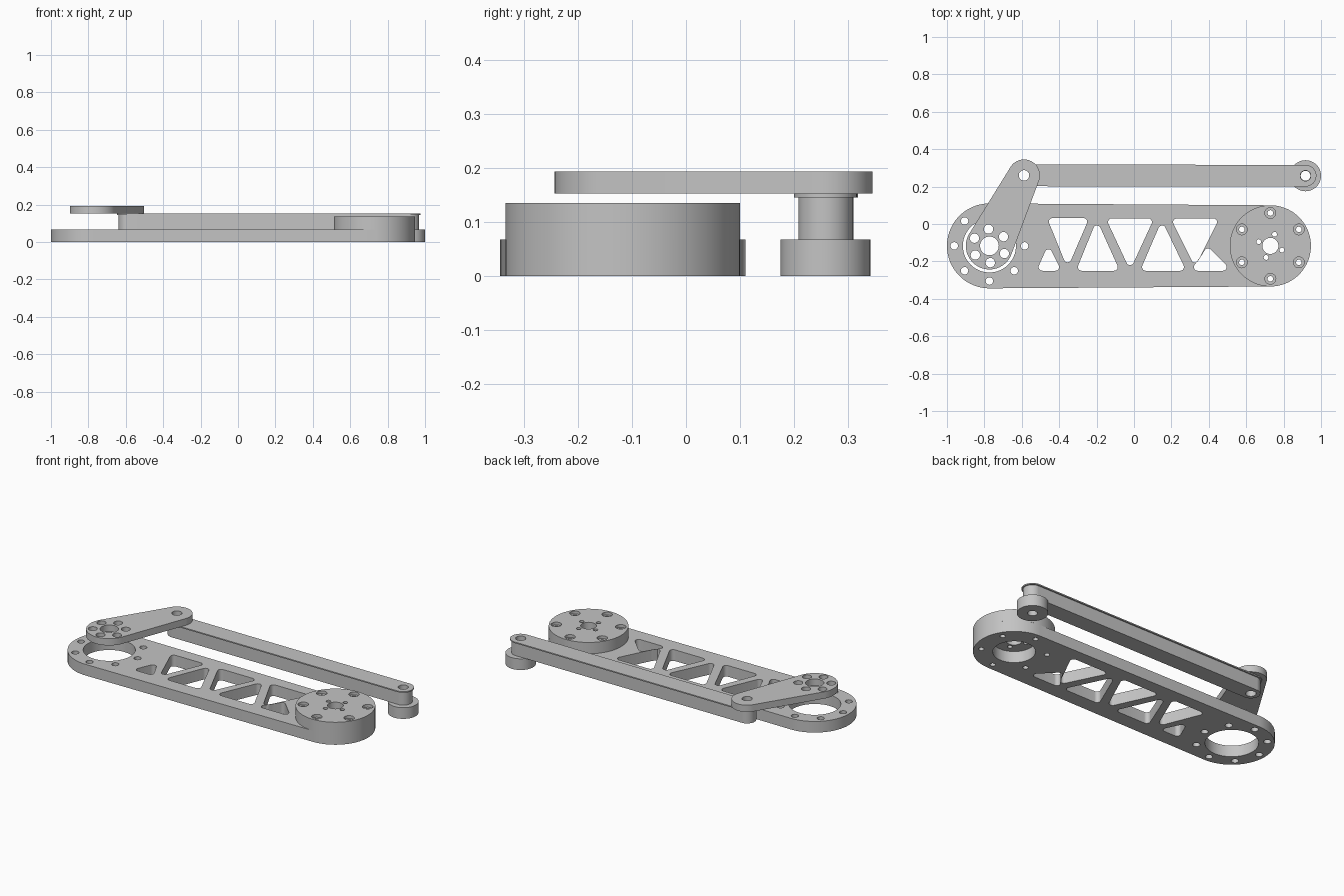
import bpy, bmesh
from math import sin, cos, pi, acos, atan2, radians, hypot

if "Cube" in bpy.data.objects:
    bpy.data.objects.remove(bpy.data.objects["Cube"])

grey = bpy.data.materials.new("machined grey")
grey.use_nodes = True
colour = (0.55, 0.55, 0.55, 1)
grey.diffuse_color = colour
grey.node_tree.nodes["Principled BSDF"].inputs["Base Color"].default_value = colour


def arc(c, r, a0, a1, n):
    return [(c[0] + r * cos(a0 + (a1 - a0) * i / n),
             c[1] + r * sin(a0 + (a1 - a0) * i / n)) for i in range(n + 1)]


def circle(c, r, n=32):
    return arc(c, r, 0, 2 * pi, n)[:-1]


def ring(c, radius, r, count, start):
    """Circular hole outlines spaced evenly round a centre."""
    return [circle(arc(c, radius, radians(start), radians(start) + 2 * pi, count)[i], r, 20)
            for i in range(count)]


def link(c1, r1, c2, r2, n=40):
    """Outline of two round ends joined by their tangents."""
    dx, dy = c2[0] - c1[0], c2[1] - c1[1]
    a, b = atan2(dy, dx), acos((r1 - r2) / hypot(dx, dy))
    return arc(c1, r1, a + b, a + 2 * pi - b, n) + arc(c2, r2, a - b, a + b, n)


def soft_triangle(points, r=0.02):
    """Triangle grown by r, with rounded corners."""
    mx, my = (sum(p[k] for p in points) / 3 for k in (0, 1))
    pts = sorted(points, key=lambda p: atan2(p[1] - my, p[0] - mx))
    out = []
    for i in range(3):
        p, q, s = pts[i - 1], pts[i], pts[(i + 1) % 3]
        a0 = atan2(q[1] - p[1], q[0] - p[0]) - pi / 2
        a1 = atan2(s[1] - q[1], s[0] - q[0]) - pi / 2
        out += arc(q, r, a0, a0 + (a1 - a0) % (2 * pi), 8)
    return out


def plate(name, z0, z1, outline, holes=()):
    """Extrude an outline with holes between two heights."""
    cu = bpy.data.curves.new(name, "CURVE")
    cu.dimensions, cu.fill_mode, cu.extrude = "2D", "BOTH", (z1 - z0) / 2
    for loop in [outline, *holes]:
        sp = cu.splines.new("POLY")
        sp.points.add(len(loop) - 1)
        for pt, (x, y) in zip(sp.points, loop):
            pt.co = (x, y, 0, 1)
        sp.use_cyclic_u = True
    temp = bpy.data.objects.new(name + " outline", cu)
    bpy.context.collection.objects.link(temp)
    me = bpy.data.meshes.new_from_object(temp.evaluated_get(bpy.context.evaluated_depsgraph_get()))
    bpy.data.objects.remove(temp)
    bm = bmesh.new()
    bm.from_mesh(me)
    bmesh.ops.remove_doubles(bm, verts=bm.verts, dist=1e-5)
    bmesh.ops.recalc_face_normals(bm, faces=bm.faces)
    bmesh.ops.translate(bm, verts=bm.verts, vec=(0, 0, (z0 + z1) / 2))
    bm.to_mesh(me)
    bm.free()
    me.shade_smooth()
    me.set_sharp_from_angle(angle=radians(30))
    me.materials.clear()
    me.materials.append(grey)
    me.name = name
    ob = bpy.data.objects.new(name, me)
    bpy.context.collection.objects.link(ob)
    return ob


pivot, hub = (-0.773, -0.117), (0.729, -0.117)
elbow, tip = (-0.588, 0.26), (0.917, 0.258)
deck = 0.067

# Main link: truss plate with a bearing hole at each end
truss = [
    [(-0.457, -0.156), (-0.49, -0.23), (-0.42, -0.23)],
    [(-0.435, 0.012), (-0.27, 0.012), (-0.355, -0.185)],
    [(-0.198, -0.028), (-0.28, -0.23), (-0.107, -0.23)],
    [(-0.119, 0.01), (0.076, 0.01), (-0.021, -0.2)],
    [(0.15, -0.028), (0.063, -0.23), (0.247, -0.23)],
    [(0.229, 0.01), (0.424, 0.01), (0.326, -0.186)],
    [(0.396, -0.15), (0.34, -0.23), (0.475, -0.23)],
]
plate("main_link", 0, deck, link(pivot, 0.227, hub, 0.217),
      [soft_triangle(t) for t in truss]
      + [circle(pivot, 0.142, 64), circle(hub, 0.113, 64)]
      + ring(pivot, 0.188, 0.02, 8, 0) + ring(hub, 0.176, 0.015, 6, 30))

# Hub drum: counterbored bolt holes, centre bore and four small holes
for name, z0, z1, bolt in (("hub_drum", deck, 0.118, 0.015), ("hub_cap", 0.118, 0.135, 0.029)):
    plate(name, z0, z1, circle(hub, 0.217, 96),
          ring(hub, 0.176, bolt, 6, 30) + ring(hub, 0.066, 0.013, 4, 70) + [circle(hub, 0.043)])

# Crank arm above the pivot
plate("crank_arm", 0.152, 0.193, link(pivot, 0.126, elbow, 0.085),
      ring(pivot, 0.09, 0.025, 6, 33) + [circle(pivot, 0.05), circle(elbow, 0.028)])

# Connecting rod with a thin top flange
rod_holes = [circle(elbow, 0.028), circle(tip, 0.028)]
plate("rod_body", deck, 0.145, link(elbow, 0.05, tip, 0.05), rod_holes)
plate("rod_flange", 0.145, 0.152, link(elbow, 0.058, tip, 0.058), rod_holes)

# Spacer disc beneath the rod tip
plate("tip_spacer", 0, deck, circle(tip, 0.083, 64), [circle(tip, 0.026)])
